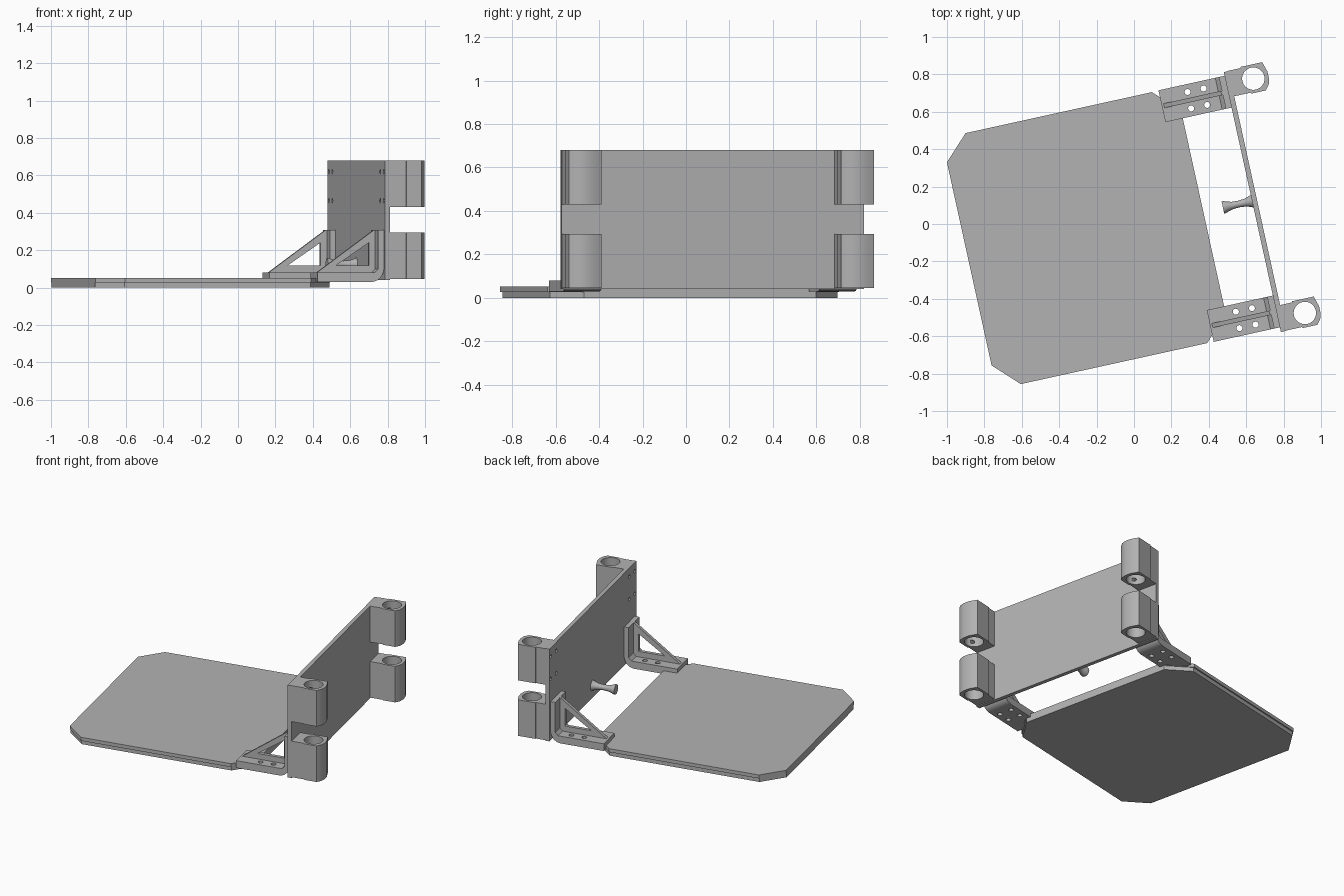
import bpy, bmesh, math
from mathutils import Matrix, Vector

cube = bpy.data.objects.get("Cube")
if cube:
    bpy.data.objects.remove(cube, do_unlink=True)

TURN = math.radians(12.4)      # whole assembly is turned about z
parts = []

grey = bpy.data.materials.new("plain_grey")
grey.use_nodes = True
grey.diffuse_color = (0.45, 0.45, 0.45, 1)
grey.node_tree.nodes["Principled BSDF"].inputs["Base Color"].default_value = grey.diffuse_color


def finish(name, bm, keep=True):
    bmesh.ops.recalc_face_normals(bm, faces=bm.faces)
    mesh = bpy.data.meshes.new(name)
    bm.to_mesh(mesh)
    bm.free()
    mesh.materials.append(grey)
    obj = bpy.data.objects.new(name, mesh)
    bpy.context.collection.objects.link(obj)
    if keep:
        parts.append(obj)
    return obj


def prism(name, outline, low, high, axis="z"):
    """Extrude an outline: (x, y) along z, or (x, z) along y."""
    bm = bmesh.new()
    place = (lambda a, b: (a, b, low)) if axis == "z" else (lambda a, b: (a, low, b))
    face = bm.faces.new([bm.verts.new(place(a, b)) for a, b in outline])
    new = bmesh.ops.extrude_face_region(bm, geom=[face])["geom"]
    step = Vector((0, 0, high - low)) if axis == "z" else Vector((0, high - low, 0))
    bmesh.ops.translate(bm, vec=step, verts=[g for g in new if isinstance(g, bmesh.types.BMVert)])
    return finish(name, bm)


def rod(centre, radius, length, along_x=False):
    bm = bmesh.new()
    turn = Matrix.Rotation(math.pi / 2, 4, "Y") if along_x else Matrix()
    bmesh.ops.create_cone(bm, cap_ends=True, segments=32, radius1=radius, radius2=radius,
                          depth=length, matrix=Matrix.Translation(centre) @ turn)
    return finish("hole_cutter", bm, keep=False)


def cut(obj, cutters):
    for c in cutters:
        mod = obj.modifiers.new("hole", "BOOLEAN")
        mod.operation, mod.solver, mod.object = "DIFFERENCE", "EXACT", c
    graph = bpy.context.evaluated_depsgraph_get()
    mesh = bpy.data.meshes.new_from_object(obj.evaluated_get(graph))
    obj.modifiers.clear()
    obj.data = mesh
    for c in cutters:
        bpy.data.objects.remove(c, do_unlink=True)


def box(x0, x1, y0, y1):
    return [(x0, y0), (x1, y0), (x1, y1), (x0, y1)]


def chamfered(x0, x1, y0, y1, c):
    return [(x0 + c, y0), (x1 - c, y0), (x1, y0 + c), (x1, y1 - c),
            (x1 - c, y1), (x0 + c, y1), (x0, y1 - c), (x0, y0 + c)]


# Two-layer tray with cut corners
prism("tray_lower_layer", chamfered(-0.906, 0.376, -0.695, 0.66, 0.131), 0, 0.028)
prism("tray_upper_layer", chamfered(-0.906, 0.376, -0.706, 0.668, 0.131), 0.028, 0.052)

# Upright panel with pairs of screw holes
SIDES = (("left", 0.622, 0.583), ("right", -0.661, -0.62))


def screws(y):
    return [rod((0.69, y + d, z), 0.012, 0.14, True) for d in (-0.045, 0.045) for z in (0.465, 0.62)]


panel = prism("panel", box(0.643, 0.67, -0.733, 0.69), 0.04, 0.68)
cut(panel, screws(SIDES[0][1]) + screws(SIDES[1][1]))

for side, y, yb in SIDES:
    # Pole clamps, one above the other
    for level, low, high in (("lower", 0.045, 0.295), ("upper", 0.43, 0.68)):
        outline = [(0.665, y - 0.07), (0.76, y - 0.07), (0.76, y - 0.076), (0.842, y - 0.076),
                   (0.863, y - 0.05), (0.872, y - 0.02), (0.872, y + 0.02), (0.863, y + 0.05),
                   (0.855, y + 0.076), (0.735, y + 0.076), (0.735, y + 0.07), (0.665, y + 0.07)]
        clamp = prism(f"{side}_{level}_clamp", outline, low, high)
        holes = [rod((0.79, y, (low + high) / 2), 0.06, 0.4)]
        cut(clamp, holes + (screws(y) if level == "upper" else []))

    # Angle bracket with rounded heel and screw holes
    heel = [(0.573 + 0.07 * math.sin(a), 0.1 - 0.07 * math.cos(a))
            for a in (math.pi / 2 * i / 6 for i in range(7))]
    profile = [(0.281, 0.03)] + heel + [(0.643, 0.308), (0.612, 0.308), (0.612, 0.1),
                                        (0.592, 0.08), (0.281, 0.08)]
    bracket = prism(f"{side}_bracket", profile, yb - 0.087, yb + 0.087, "y")
    cut(bracket, [rod((x, yb + d, 0.05), 0.016, 0.2) for x in (0.431, 0.519) for d in (-0.045, 0.045)])

    # Triangular rib with an open window
    rib = prism(f"{side}_bracket_rib", [(0.29, 0.078), (0.618, 0.078), (0.618, 0.308), (0.606, 0.308)],
                yb - 0.012, yb + 0.012, "y")
    window = prism("window_cutter", [(0.397, 0.118), (0.577, 0.118), (0.577, 0.24)],
                   yb - 0.05, yb + 0.05, "y")
    parts.remove(window)
    cut(rib, [window])

# Flared knob on the panel, lathed about its axis
bm = bmesh.new()
rings = []
for x, r in ((0.483, 0.033), (0.493, 0.033), (0.51, 0.026), (0.535, 0.02),
             (0.57, 0.018), (0.605, 0.021), (0.63, 0.029), (0.645, 0.036)):
    rings.append([bm.verts.new((x, -0.016 + r * math.cos(math.tau * i / 32),
                                0.125 + r * math.sin(math.tau * i / 32))) for i in range(32)])
for a, b in zip(rings, rings[1:]):
    for i in range(32):
        j = (i + 1) % 32
        bm.faces.new((a[i], a[j], b[j], b[i]))
bm.faces.new(rings[0])
bm.faces.new(rings[-1])
finish("knob", bm)

# Turn the assembly and smooth the round surfaces
bpy.ops.object.select_all(action="DESELECT")
for obj in parts:
    obj.rotation_euler.z = TURN
    obj.select_set(True)
bpy.context.view_layer.objects.active = parts[0]
bpy.ops.object.shade_smooth_by_angle(angle=math.radians(25))
